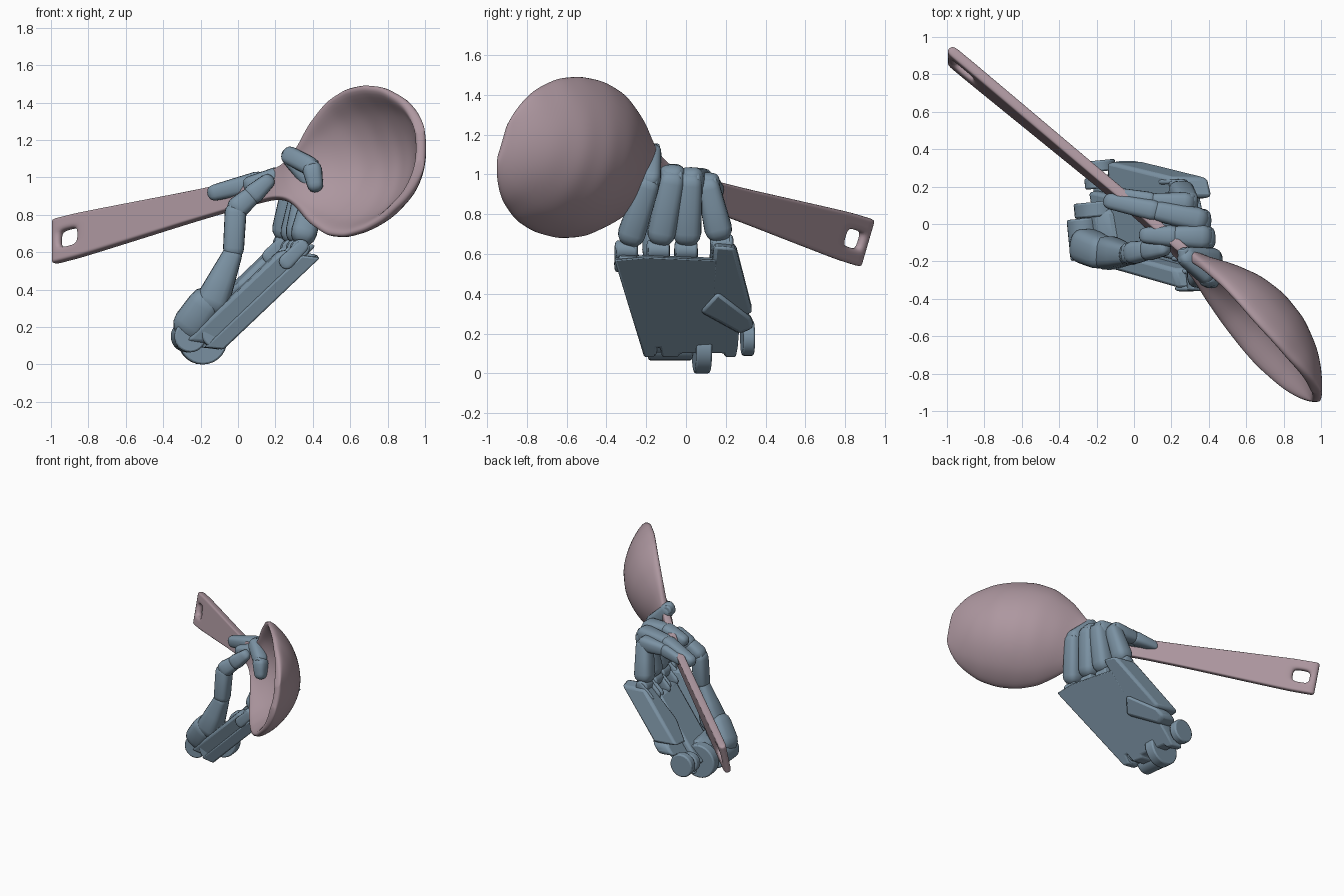
import bpy, bmesh, math
from mathutils import Vector as V

if "Cube" in bpy.data.objects:
    bpy.data.objects.remove(bpy.data.objects["Cube"])


def material(name, col):
    m = bpy.data.materials.new(name)
    m.diffuse_color = (*col, 1)
    m.use_nodes = True
    m.node_tree.nodes["Principled BSDF"].inputs["Base Color"].default_value = m.diffuse_color
    return m


STEEL = material("blue_grey", (0.20, 0.29, 0.37))
PINK = material("dusty_pink", (0.42, 0.31, 0.35))


def finish(name, bm, mat, angle=40):
    bmesh.ops.recalc_face_normals(bm, faces=bm.faces[:])
    me = bpy.data.meshes.new(name)
    bm.to_mesh(me)
    bm.free()
    ob = bpy.data.objects.new(name, me)
    bpy.context.collection.objects.link(ob)
    me.materials.append(mat)
    bpy.ops.object.select_all(action='DESELECT')
    bpy.context.view_layer.objects.active = ob
    ob.select_set(True)
    bpy.ops.object.shade_smooth_by_angle(angle=math.radians(angle))
    return ob


def bevel(ob, w, seg=2):
    b = ob.modifiers.new("bevel", 'BEVEL')
    b.width, b.segments, b.limit_method = w, seg, 'ANGLE'


def lerp_table(t, x):
    for (a, p), (b, q) in zip(t, t[1:]):
        if x <= b:
            return p + (q - p) * (x - a) / (b - a)
    return t[-1][1]


# Rounded, slightly square link between two joints
def link(name, p0, p1, r0, r1, side=(0, 1, 0), wide=1.0, n=20):
    p0, p1 = V(p0), V(p1)
    d = (p1 - p0).normalized()
    s = V(side)
    s = (s - d * s.dot(d)).normalized()
    t = d.cross(s)
    L = (p1 - p0).length
    prof = [(-.95 * r0, .3 * r0), (-.75 * r0, .68 * r0), (-.4 * r0, .92 * r0), (0, r0),
            (L * .5, (r0 + r1) * .5), (L, r1), (L + .4 * r1, .92 * r1),
            (L + .75 * r1, .68 * r1), (L + .95 * r1, .3 * r1)]
    bm = bmesh.new()
    rings = []
    for h, r in prof:
        ring = []
        for k in range(n):
            c, q = math.cos(2 * math.pi * k / n), math.sin(2 * math.pi * k / n)
            c, q = math.copysign(abs(c) ** .7, c), math.copysign(abs(q) ** .7, q)
            ring.append(bm.verts.new(p0 + d * h + s * (c * r * wide) + t * (q * r)))
        rings.append(ring)
    for a, b in zip(rings, rings[1:]):
        for k in range(n):
            bm.faces.new((a[k], a[(k + 1) % n], b[(k + 1) % n], b[k]))
    bm.faces.new(rings[0])
    bm.faces.new(rings[-1])
    return finish(name, bm, STEEL, 50)


# Disc or pin with its axis along the palm width
def pin(name, c, r, w, axis=(-.1, 1, 0)):
    bm = bmesh.new()
    bmesh.ops.create_cone(bm, cap_ends=True, segments=28, radius1=r, radius2=r, depth=w)
    q = V(axis).to_track_quat('Z', 'Y')
    for v in bm.verts:
        v.co = q @ v.co + V(c)
    bevel(finish(name, bm, STEEL), .01)


# Point on the slanted palm: right-view y and z, t = height towards the inner side
def palm(y, z, t=0):
    return V((z - .13 - .17 * (y + .36) - t, y, z + .12 * t))


def slab(name, outline, t0, t1, bev=.02):
    bm = bmesh.new()
    lo = [bm.verts.new(palm(y, z, t0)) for y, z in outline]
    hi = [bm.verts.new(palm(y, z, t1)) for y, z in outline]
    n = len(lo)
    bm.faces.new(lo)
    bm.faces.new(hi)
    for k in range(n):
        bm.faces.new((lo[k], lo[(k + 1) % n], hi[(k + 1) % n], hi[k]))
    bevel(finish(name, bm, STEEL), bev)


# ---- Spoon: lofted sheet along its own axes, with a hole in the handle ----
A, W, N = V((.712, -.672, .202)), V((0, .28, .96)), V((-.70, -.684, .20))
half = [(-1.19, .125), (-1.0, .124), (-.7, .11), (-.2, .085), (.2, .072), (.4, .08), (.5, .11),
        (.58, .17), (.68, .27), (.83, .37), (.98, .408), (1.13, .405), (1.275, .37), (1.42, .285),
        (1.49, .21), (1.53, .14), (1.55, .08)]
mid = [(-1.19, .205), (.2, .115), (.45, .12), (.7, .16), (1.1, .205), (1.35, .205), (1.55, .18)]
dep = [(-1.2, 0), (.4, 0), (.5, .015), (.62, .08), (.75, .17), (.9, .245), (1.05, .28),
       (1.2, .265), (1.35, .20), (1.45, .12), (1.51, .05), (1.55, 0)]
centre = [(-1.19, .89), (.4, .895), (.7, .89), (1.55, .85)]
rows = [-1.19, -1.13, -1.07, -1.01, -.95, -.8, -.6, -.4, -.2, 0, .15, .3, .4, .5, .58, .63,
        .68, .75, .83, .9, .98, 1.05, 1.13, 1.2, 1.275, 1.35, 1.42, 1.48, 1.525, 1.55]
cols = [-1, -.82, -.65, -.36, 0, .36, .65, .82, 1]
bm = bmesh.new()
grid = []
for a in rows:
    h, m, d, c = (lerp_table(t, a) for t in (half, mid, dep, centre))
    grid.append([bm.verts.new(A * a + W * (c + u * h) + N * (m - d * (1 - u * u) ** .85))
                 for u in cols])
for i in range(len(rows) - 1):
    for j in range(len(cols) - 1):
        if i in (1, 2) and j in (3, 4):
            continue
        bm.faces.new((grid[i][j], grid[i + 1][j], grid[i + 1][j + 1], grid[i][j + 1]))
spoon = finish("spoon", bm, PINK, 180)
sol = spoon.modifiers.new("thickness", 'SOLIDIFY')
sol.thickness, sol.offset = .055, 0
sub = spoon.modifiers.new("smooth", 'SUBSURF')
sub.levels = sub.render_levels = 2

# ---- Palm: notched back plate with inner structure ----
slab("palm_back", [(-.36, .57), (-.21, .08), (-.16, .08), (-.15, .13), (-.13, .13), (-.12, .08),
                   (-.04, .08), (-.03, .1), (.19, .1), (.2, .08), (.25, .08), (.26, .13), (.27, .25),
                   (.15, .4), (.16, .57), (-.2, .585)], 0, .10, .012)
slab("palm_index_side", [(-.345, .585), (-.2, .1), (-.1, .1), (-.24, .585)], .02, .22)
slab("palm_middle", [(-.2, .53), (-.09, .12), (.18, .12), (.08, .53)], .08, .15)
slab("little_finger_base", [(.14, .64), (.12, .4), (.2, .28), (.335, .3), (.25, .63)], .0, .2)
slab("heel_pad", [(-.2, .24), (-.17, .09), (.08, .09), (.1, .24)], .1, .22, .05)
slab("side_bracket", [(.07, .31), (.27, .2), (.34, .23), (.33, .28), (.16, .41)], -.03, .1)

# ---- Wrist discs and thumb root ----
pin("wrist_wheel", (-.19, .08, .13), .13, .08)
for k, (y, r) in enumerate([(-.18, .075), (.22, .075), (.31, .09)]):
    pin(f"wrist_lug_{k}", palm(y, .075 + r, .11), r, .06)
pin("heel_roller", (-.265, -.08, .15), .085, .22)
link("thumb_root", (-.25, -.12, .22), (-.18, -.15, .32), .095, .09)

# ---- Fingers and thumb as chains of links ----
digits = {
    "index": ([(.33, -.30, .62), (.42, -.19, .96), (.27, -.17, 1.12), (.395, -.28, 1.055), (.415, -.305, .945)],
              [.07, .062, .05, .052, .045]),
    "middle": ([(.31, -.14, .62), (.375, -.07, .98), (.22, -.065, 1.0), (.05, -.06, .96)],
               [.072, .068, .058, .045]),
    "ring": ([(.28, .0, .62), (.355, .02, .97), (.12, .07, .98), (-.14, .125, .915)],
             [.072, .066, .056, .045]),
    "little": ([(.24, .18, .65), (.29, .11, .95), (.10, .12, .95), (-.08, .16, .92)],
               [.07, .06, .048, .036]),
    "thumb": ([(-.14, -.155, .33), (-.025, -.165, .6), (-.012, -.155, .83), (.07, -.14, .9), (.17, -.13, .99)],
              [.09, .056, .06, .055, .042]),
}
for name, (pts, rad) in digits.items():
    for k in range(len(pts) - 1):
        p, q = V(pts[k]), V(pts[k + 1])
        g = (q - p).normalized() * .02
        start = .2 if k == 0 and name != "thumb" else 0
        link(f"{name}_link_{k}", p.lerp(q, start) + g, q - g, rad[k], rad[k + 1] * .97)
        if k or name != "thumb":
            pin(f"{name}_joint_{k}", p, rad[k] * .7, rad[k] * 1.5)
    if name != "thumb":
        # Knuckle fork
        p = V(pts[0])
        for s in (-1, 1):
            link(f"{name}_fork", p + V((-.07, s * .045, -.07)), p + V((.01, s * .045, .01)), .04, .035, wide=.4)
